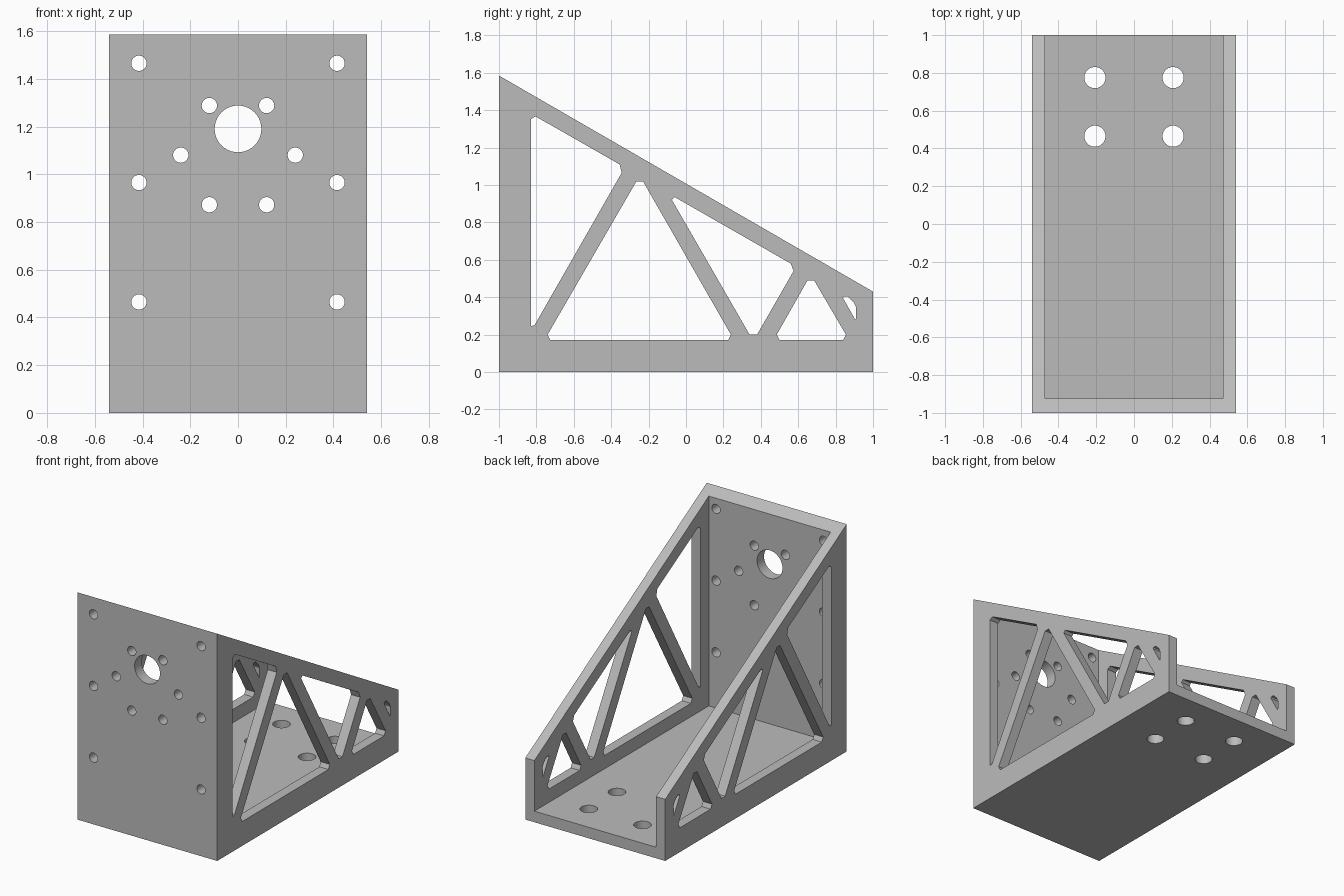
import bpy
import bmesh
from math import cos, sin, tau
from mathutils import Vector

default = bpy.data.objects.get("Cube")
if default:
    bpy.data.objects.remove(default)

HALF_W, WALL, PLATE = 0.54, 0.07, 0.077

grey = bpy.data.materials.new("light grey")
grey.use_nodes = True
colour = (0.5, 0.5, 0.5, 1)
grey.diffuse_color = colour
grey.node_tree.nodes["Principled BSDF"].inputs["Base Color"].default_value = colour


def prism(name, outlines, start, depth):
    """Extrude closed 3D outlines by the same vector into one object."""
    bm = bmesh.new()
    for points in outlines:
        face = bm.faces.new([bm.verts.new(Vector(p) + Vector(start)) for p in points])
        new = bmesh.ops.extrude_face_region(bm, geom=[face])["geom"]
        verts = [v for v in new if isinstance(v, bmesh.types.BMVert)]
        bmesh.ops.translate(bm, vec=depth, verts=verts)
    bmesh.ops.recalc_face_normals(bm, faces=bm.faces)
    mesh = bpy.data.meshes.new(name)
    bm.to_mesh(mesh)
    bm.free()
    mesh.materials.append(grey)
    obj = bpy.data.objects.new(name, mesh)
    bpy.context.collection.objects.link(obj)
    return obj


def side(points):
    return [(0, y, z) for y, z in points]


def circle(a, b, r, n=40):
    return [(a + r * cos(tau * i / n), b + r * sin(tau * i / n)) for i in range(n)]


# Wedge-shaped solid
bracket = prism("motor_mount_bracket",
                [side([(-1, 0), (1, 0), (1, 0.43), (-1, 1.585)])],
                (-HALF_W, 0, 0), (2 * HALF_W, 0, 0))

# Open space between the two side walls, the front plate and the floor
inner = HALF_W - WALL
cavity = prism("cavity_cutter",
               [side([(-1 + PLATE, PLATE), (1.2, PLATE), (1.2, 2), (-1 + PLATE, 2)])],
               (-inner, 0, 0), (2 * inner, 0, 0))

# Truss windows through both side walls
windows = [
    [(-.83, .245), (-.81, .25), (-.344, 1.065), (-.355, 1.11), (-.805, 1.367), (-.83, 1.352)],
    [(-.74, .2), (-.725, .17), (.225, .17), (.24, .2), (-.23, 1.02), (-.265, 1.02)],
    [(-.075, .92), (.34, .2), (.38, .2), (.575, .54), (.56, .58), (-.06, .935)],
    [(.485, .2), (.5, .17), (.84, .17), (.855, .2), (.685, .49), (.65, .49)],
    [(.84, .395), (.905, .28), (.91, .285), (.91, .345), (.895, .375), (.865, .405), (.843, .405)],
]
truss = prism("window_cutter", [side(w) for w in windows], (-1, 0, 0), (2, 0, 0))

# Front plate: shaft hole, ring of six motor holes minus none, and edge holes
front = [circle(0, 1.19, 0.098)]
for s in (-1, 1):
    front += [circle(s * 0.415, z, 0.032) for z in (0.465, 0.965, 1.465)]
front += [circle(0.24 * cos(tau * i / 6), 1.08 + 0.24 * sin(tau * i / 6), 0.032)
          for i in range(6)]
front_holes = prism("front_hole_cutter", [[(x, 0, z) for x, z in c] for c in front],
                    (0, -1.1, 0), (0, 0.25, 0))

# Floor mounting holes
floor = [circle(s * 0.207, y, 0.056) for s in (-1, 1) for y in (0.465, 0.775)]
floor_holes = prism("floor_hole_cutter", [[(x, y, 0) for x, y in c] for c in floor],
                    (0, 0, -0.1), (0, 0, 0.25))

# Cut everything away, then bake the result
cutters = [cavity, truss, front_holes, floor_holes]
for cutter in cutters:
    cutter.hide_render = True
    mod = bracket.modifiers.new(cutter.name, "BOOLEAN")
    mod.operation = "DIFFERENCE"
    mod.solver = "EXACT"
    mod.object = cutter
bpy.context.view_layer.update()
graph = bpy.context.evaluated_depsgraph_get()
baked = bpy.data.meshes.new_from_object(bracket.evaluated_get(graph))
bracket.modifiers.clear()
bracket.data = baked
for cutter in cutters:
    bpy.data.objects.remove(cutter)

# Smooth hole walls, crisp plate edges
bpy.ops.object.select_all(action="DESELECT")
bracket.select_set(True)
bpy.context.view_layer.objects.active = bracket
bpy.ops.object.shade_smooth_by_angle(angle=0.4)
